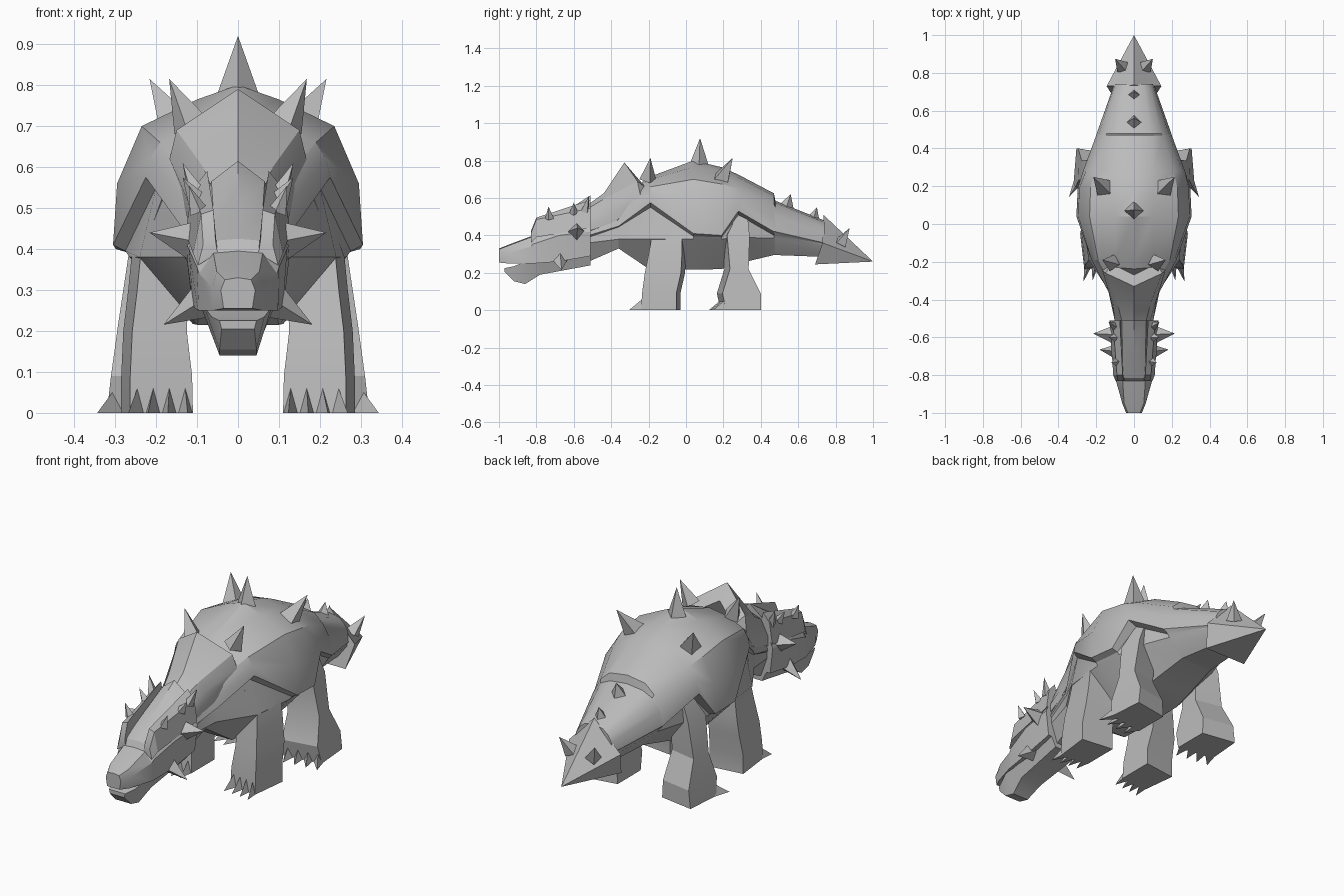
import bpy, bmesh, math
from mathutils import Vector

hide = bpy.data.materials.new("grey_hide")
hide.diffuse_color = (0.5, 0.5, 0.5, 1)


def finish(name, bm, angle=25):
    bmesh.ops.remove_doubles(bm, verts=bm.verts, dist=0.0005)
    bmesh.ops.recalc_face_normals(bm, faces=bm.faces)
    me = bpy.data.meshes.new(name)
    bm.to_mesh(me)
    bm.free()
    ob = bpy.data.objects.new(name, me)
    me.materials.append(hide)
    bpy.context.collection.objects.link(ob)
    bpy.ops.object.select_all(action='DESELECT')
    ob.select_set(True)
    bpy.context.view_layer.objects.active = ob
    bpy.ops.object.shade_smooth_by_angle(angle=math.radians(angle))
    return ob


def loft(bm, rings):
    """Bridge closed rings of equal length and cap both ends."""
    vs = [[bm.verts.new(p) for p in r] for r in rings]
    n = len(vs[0])
    for a, b in zip(vs, vs[1:]):
        for i in range(n):
            j = (i + 1) % n
            bm.faces.new((a[i], a[j], b[j], b[i]))
    bm.faces.new(vs[0])
    bm.faces.new(vs[-1])


def mirror_ring(half):
    """Full ring from a half running top centre to bottom centre."""
    return half + [(-x, y, z) for x, y, z in half[-2:0:-1]]


def section(y, top, *pts):
    half = [(0, y, top)] + [(x, y, z) for x, z in pts] + [(0, y, pts[-1][1])]
    return mirror_ring(half)


def spike(bm, base, tip, r, both=True):
    for s in ((1, -1) if both else (1,)):
        b, t = (Vector((p[0] * s, p[1], p[2])) for p in (base, tip))
        q = (t - b).to_track_quat('Z', 'Y')
        ring = [bm.verts.new(b + q @ Vector((r * math.cos(k * math.pi / 2), r * math.sin(k * math.pi / 2), 0)))
                for k in range(4)]
        apex = bm.verts.new(t)
        bm.faces.new(ring)
        for k in range(4):
            bm.faces.new((ring[k], ring[(k + 1) % 4], apex))


# Body: shell with a zigzag lower rim, tucked flanks and narrow belly
bm = bmesh.new()
loft(bm, [
    section(-.52, .52, (.04, .51), (.07, .48), (.09, .44), (.10, .40), (.095, .39), (.095, .36), (.06, .26)),
    section(-.36, .60, (.06, .59), (.10, .55), (.12, .50), (.135, .45), (.125, .445), (.13, .38), (.07, .33)),
    section(-.19, .715, (.10, .70), (.19, .66), (.215, .62), (.225, .575), (.20, .55), (.24, .38), (.10, .215)),
    section(.04, .80, (.10, .765), (.235, .70), (.295, .56), (.305, .41), (.275, .395), (.265, .38), (.11, .217)),
    section(.19, .765, (.10, .74), (.23, .675), (.29, .55), (.298, .40), (.265, .39), (.255, .38), (.11, .22)),
    section(.28, .725, (.10, .71), (.21, .65), (.255, .59), (.27, .53), (.22, .51), (.235, .39), (.11, .25)),
    section(.47, .625, (.10, .61), (.15, .565), (.185, .50), (.20, .42), (.18, .40), (.17, .385), (.09, .295)),
    section(.478, .585, (.09, .575), (.145, .55), (.185, .495), (.198, .42), (.178, .40), (.168, .385), (.09, .295)),
    section(.74, .48, (.05, .47), (.08, .445), (.10, .41), (.105, .36), (.10, .355), (.10, .34), (.06, .285)),
])
finish("body", bm)

# Neck frill flaring back from the head
bm = bmesh.new()
collar = [(0, -.53, .56), (.06, -.53, .54), (.08, -.53, .50), (.10, -.53, .46), (.10, -.53, .42), (0, -.53, .40)]
mid = [(0, -.44, .625), (.085, -.43, .60), (.11, -.43, .55), (.115, -.43, .50), (.11, -.44, .45), (0, -.44, .42)]
rim = [(0, -.33, .79), (.15, -.26, .69), (.167, -.245, .62), (.145, -.28, .56), (.125, -.37, .48), (0, -.37, .46)]
back = [(0, -.27, .72), (.12, -.21, .65), (.135, -.21, .60), (.11, -.25, .55), (.10, -.34, .48), (0, -.34, .46)]
loft(bm, [mirror_ring(r) for r in (collar, mid, rim, back)])
finish("neck_frill", bm)

# Upper head and snout, with a small step up to the forehead
bm = bmesh.new()
loft(bm, [
    section(-1.0, .33, (.032, .325), (.042, .30), (.035, .255)),
    section(-.95, .35, (.052, .345), (.062, .305), (.06, .25)),
    section(-.83, .395, (.06, .39), (.095, .34), (.096, .25)),
    section(-.815, .425, (.06, .42), (.10, .355), (.098, .25)),
    section(-.68, .505, (.06, .49), (.12, .40), (.11, .26)),
    section(-.51, .615, (.065, .565), (.13, .42), (.115, .29)),
])
finish("upper_head", bm)

# Lower jaw
bm = bmesh.new()
loft(bm, [
    section(-.97, .225, (.045, .225), (.04, .205)),
    section(-.92, .235, (.065, .235), (.045, .155)),
    section(-.86, .26, (.083, .26), (.045, .14)),
    section(-.78, .28, (.10, .285), (.06, .19)),
    section(-.51, .31, (.115, .33), (.07, .24)),
])
finish("lower_jaw", bm)

# Brow ridges
bm = bmesh.new()
for s in (1, -1):
    loft(bm, [[(s * x, y, z) for x, z in pts] for y, pts in (
        (-.83, ((.05, .39), (.055, .42), (.085, .41), (.098, .36))),
        (-.80, ((.055, .39), (.06, .495), (.09, .485), (.11, .39))),
        (-.51, ((.06, .50), (.075, .59), (.112, .545), (.128, .44))))])
finish("brow_ridges", bm)

# Tail tip cone
bm = bmesh.new()
base = mirror_ring([(0, .735, .51), (.145, .73, .36), (.12, .69, .245), (0, .69, .245)])
vs = [bm.verts.new(p) for p in base]
tip = bm.verts.new((0, 1.0, .26))
bm.faces.new(vs)
for i in range(len(vs)):
    bm.faces.new((vs[i], vs[(i + 1) % len(vs)], tip))
finish("tail_tip", bm)

# Legs: rows of (z, front y, back y, inner x, outer x); front feet toe in, hind feet toe out
FRONT = [(.53, -.23, -.12, .13, .205), (.38, -.185, 0, .115, .26), (.30, -.20, 0, .12, .268),
         (.20, -.22, -.005, .125, .28), (.09, -.235, -.03, .112, .285), (0, -.24, -.03, .11, .285)]
HIND = [(.50, .24, .33, .13, .225), (.40, .19, .34, .13, .265), (.22, .205, .335, .135, .292),
        (.09, .165, .40, .13, .31), (0, .185, .40, .125, .32)]
for name, rows, toe, lean0 in (("front", FRONT, -.022, .004), ("hind", HIND, .03, .028)):
    legs, claws = bmesh.new(), bmesh.new()
    shift = max(toe, 0)
    for s in (1, -1):
        rings = []
        for z, yf, yb, xi, xo in rows:
            rings.append([(s * xi, yf + max(-toe, 0), z), (s * (xo + min(toe, 0)), yf + shift, z),
                          (s * (xo - shift * .5), yb + min(toe, 0), z), (s * xi, yb - shift, z)])
        loft(legs, rings)
        # Claws: flat-bottomed wedges along the front of the foot
        p, q = Vector(rings[-1][0]), Vector(rings[-1][1])
        for k in range(4):
            lean = (k - 1) * .01 + lean0
            l, m, r = (p.lerp(q, (k + f) / 4) + Vector((0, .01, 0)) for f in (0, .5, 1))
            a, b = claws.verts.new(l), claws.verts.new(r)
            c = claws.verts.new(m + Vector((0, 0, .065)))
            d = claws.verts.new(m + Vector((s * lean, -.078, 0)))
            for f in ((a, b, c), (a, b, d), (b, c, d), (c, a, d)):
                claws.faces.new(f)
    finish(name + "_legs", legs)
    finish(name + "_claws", claws, 10)

# Spikes on back, tail and head
bm = bmesh.new()
for base, tip, r in (((0, .07, .78), (0, .075, .92), .05), ((0, .535, .545), (0, .56, .62), .045),
                     ((0, .68, .485), (0, .70, .55), .036)):
    spike(bm, base, tip, r, False)
for base, tip, r in (((.115, -.205, .70), (.168, -.19, .815), .046), ((.155, .19, .70), (.216, .25, .815), .054),
                     ((.06, .83, .36), (.10, .875, .44), .038)):
    spike(bm, base, tip, r)
finish("back_spikes", bm, 10)

bm = bmesh.new()
for base, tip, r in (((.11, -.585, .42), (.216, -.58, .44), .048), ((.09, -.675, .27), (.182, -.665, .215), .042),
                     ((.095, -.73, .49), (.12, -.735, .555), .024), ((.10, -.60, .52), (.135, -.60, .575), .024),
                     ((.10, -.54, .53), (.135, -.52, .61), .026)):
    spike(bm, base, tip, r)
finish("head_spikes", bm, 10)
